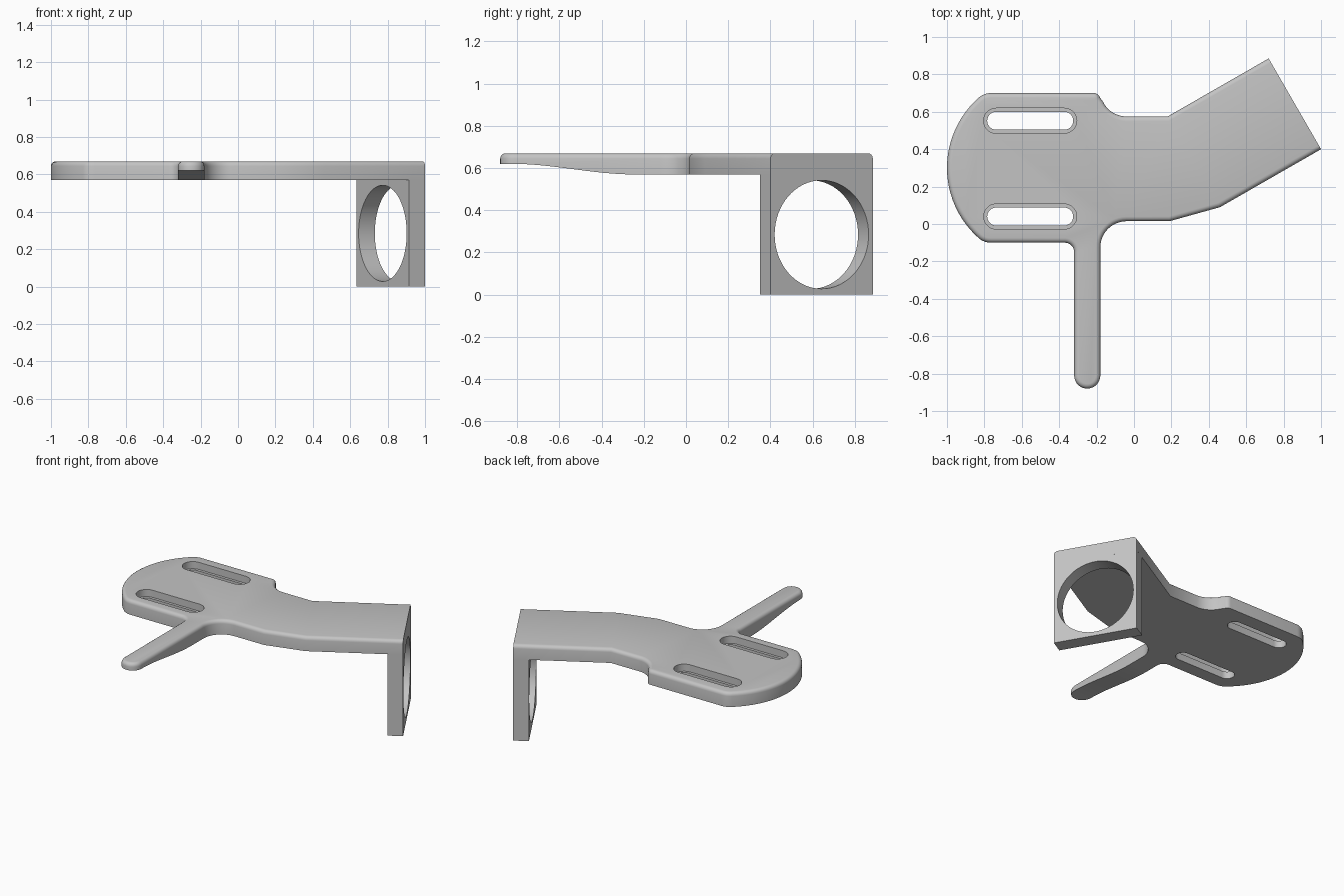
import bpy, bmesh
from math import sin, cos, radians
from mathutils import Vector, Matrix

if "Cube" in bpy.data.objects:
    bpy.data.objects.remove(bpy.data.objects["Cube"], do_unlink=True)

TOP, BOTTOM = 0.67, 0.57
ARM = Matrix.Rotation(radians(30), 4, 'Z')

grey = bpy.data.materials.new("light grey")
grey.use_nodes = True
grey.diffuse_color = (0.55, 0.55, 0.55, 1)
grey.node_tree.nodes["Principled BSDF"].inputs["Base Color"].default_value = (0.55, 0.55, 0.55, 1)


def arc(cx, cy, r, start, end, n=10):
    angles = [radians(start + (end - start) * i / n) for i in range(n + 1)]
    return [(cx + r * cos(a), cy + r * sin(a)) for a in angles]


def prism(name, points, depth, matrix=Matrix(), round_edge=None):
    """Extrude a 2D outline along local z, optionally rounding chosen top edges."""
    bm = bmesh.new()
    face = bm.faces.new([bm.verts.new((x, y, 0)) for x, y in points])
    result = bmesh.ops.extrude_face_region(bm, geom=[face])
    moved = [g for g in result["geom"] if isinstance(g, bmesh.types.BMVert)]
    bmesh.ops.translate(bm, verts=moved, vec=(0, 0, depth))
    bmesh.ops.recalc_face_normals(bm, faces=bm.faces)
    if round_edge:
        edges = [e for e in bm.edges if round_edge(e)]
        bmesh.ops.bevel(bm, geom=edges, offset=0.025, segments=4, profile=0.5,
                        affect='EDGES', clamp_overlap=True)
    bm.transform(matrix)
    mesh = bpy.data.meshes.new(name)
    bm.to_mesh(mesh)
    bm.free()
    mesh.materials.append(grey)
    obj = bpy.data.objects.new(name, mesh)
    bpy.context.collection.objects.link(obj)
    return obj


def combine(target, other, operation):
    """Apply a boolean and discard the helper."""
    other.hide_render = True
    mod = target.modifiers.new(operation, 'BOOLEAN')
    mod.object, mod.operation, mod.solver = other, operation, 'EXACT'
    bpy.context.view_layer.objects.active = target
    bpy.ops.object.modifier_apply(modifier=mod.name)
    bpy.data.objects.remove(other, do_unlink=True)


# Plate outline: rounded pad, waist, angled arm and finger
far, near = Vector((0.72, 0.885)), Vector((1.0, 0.4))
outline = (
    arc(-0.5, 0.3, 0.5, 228.6, 131.4, 24)
    + arc(-0.765, 0.6, 0.1, 131.4, 90, 6)[1:]
    + arc(-0.215, 0.665, 0.035, 90, 15, 6)
    + arc(-0.04, 0.715, 0.14, 205, 270)
    + [(0.18, 0.575), tuple(far), tuple(near), (0.46, 0.09), (0.19, 0.015)]
    + arc(-0.04, -0.125, 0.14, 90, 180, 12)
    + arc(-0.25, -0.81, 0.07, 0, -180, 16)
    + arc(-0.37, -0.15, 0.05, 0, 90, 8)
    + arc(-0.765, 0, 0.1, 270, 228.6, 6)[:-1]
)


def is_rounded(edge):
    on_top = all(v.co.z > 0.05 for v in edge.verts)
    at_end = all(v.co.x > 0.7 for v in edge.verts)
    return on_top and not at_end


bracket = prism("bracket", outline, TOP - BOTTOM,
                Matrix.Translation((0, 0, BOTTOM)), is_rounded)

# Finger underside, thinning towards the tip
steps = [i / 16 for i in range(17)]
curve = [(-0.25 - 0.57 * t, BOTTOM + 0.05 * t * t * (3 - 2 * t)) for t in steps]
thinning = curve + [(-1, 0.62), (-1, 0.4), (-0.25, 0.4)]
axes = Matrix(((0, 0, 1, -0.4), (1, 0, 0, 0), (0, 1, 0, 0), (0, 0, 0, 1)))
combine(bracket, prism("finger_cutter", thinning, 0.3, axes), 'DIFFERENCE')

# Two stepped slots
for y in (0.552, 0.04):
    for radius, floor in ((0.048, 0.5), (0.067, TOP - 0.05)):
        slot = arc(-0.737, y, radius, 90, 270, 14) + arc(-0.373, y, radius, -90, 90, 14)
        cutter = prism("slot_cutter", slot, 0.3, Matrix.Translation((0, 0, floor)))
        combine(bracket, cutter, 'DIFFERENCE')

# Hanging flange at the end of the arm
middle = ((far + near) / 2).to_3d()
half = (far - near).length / 2
flange_outline = [(-0.1, -half), (0, -half), (0, half), (-0.1, half)]
flange = prism("flange", flange_outline, BOTTOM, Matrix.Translation(middle) @ ARM)
combine(bracket, flange, 'UNION')

# Round hole through the flange
across = Matrix.Translation(middle + Vector((0, 0, 0.285))) @ ARM @ Matrix.Rotation(radians(90), 4, 'Y')
hole = prism("hole_cutter", arc(0, 0, 0.257, 0, 360, 64)[:-1], 0.4,
             across @ Matrix.Translation((0, 0, -0.2)))
combine(bracket, hole, 'DIFFERENCE')

# Smooth shading with sharp edges kept
bpy.ops.object.select_all(action='DESELECT')
bracket.select_set(True)
bpy.context.view_layer.objects.active = bracket
bpy.ops.object.shade_smooth_by_angle(angle=radians(30))
